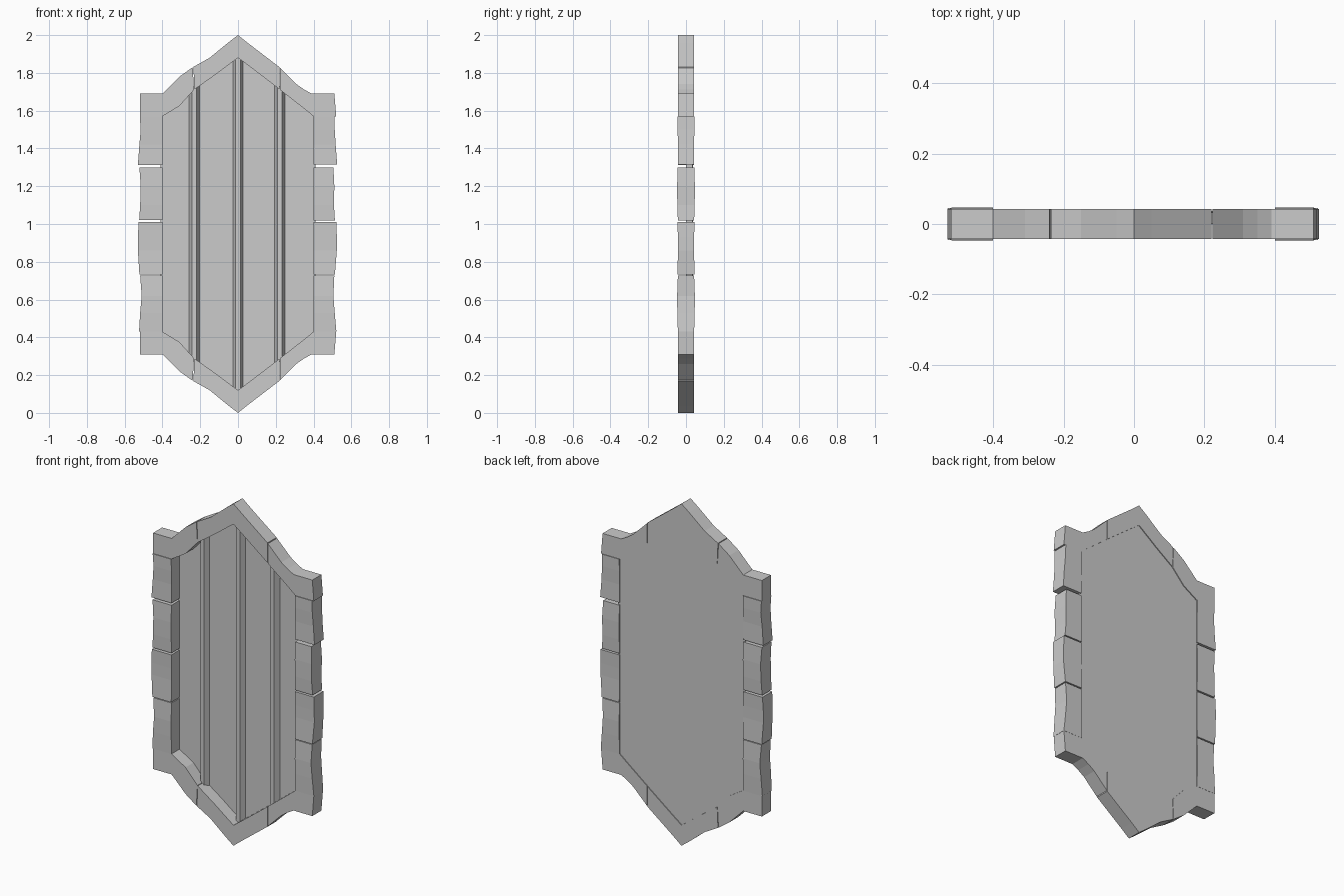
import bpy, bmesh

if "Cube" in bpy.data.objects:
    bpy.data.objects.remove(bpy.data.objects["Cube"])


def mesh_object(name, verts, faces):
    mesh = bpy.data.meshes.new(name)
    mesh.from_pydata(verts, [], faces)
    bm = bmesh.new()
    bm.from_mesh(mesh)
    bmesh.ops.recalc_face_normals(bm, faces=bm.faces)
    bm.to_mesh(mesh)
    bm.free()
    obj = bpy.data.objects.new(name, mesh)
    bpy.context.collection.objects.link(obj)
    return obj


def strip(name, sections):
    """Solid bar through sections (outer x, outer z, inner x, inner z, half depth)."""
    verts, faces = [], []
    for ox, oz, ix, iz, h in sections:
        verts += [(ox, -h, oz), (ix, -h, iz), (ix, h, iz), (ox, h, oz)]
    for i in range(0, 4 * len(sections) - 4, 4):
        for j in range(4):
            k = (j + 1) % 4
            faces.append((i + j, i + k, i + k + 4, i + j + 4))
    n = len(verts)
    faces += [(0, 1, 2, 3), (n - 4, n - 3, n - 2, n - 1)]
    return mesh_object(name, verts, faces)


def prism(name, outline, y0, y1):
    n = len(outline)
    verts = [(x, y, z) for y in (y0, y1) for x, z in outline]
    faces = [tuple(range(n)), tuple(range(n, 2 * n))]
    faces += [(i, (i + 1) % n, (i + 1) % n + n, i + n) for i in range(n)]
    return mesh_object(name, verts, faces)


D = 0.042
# Top and bottom caps: two corner pieces and a pointed centre piece each
left = [(-.52, 1.57, -.52, 1.69, D), (-.40, 1.57, -.40, 1.69, D),
        (-.31, 1.625, -.31, 1.78, D), (-.233, 1.71, -.24, 1.83, D)]
centre = [(-.231, 1.712, -.236, 1.832, D), (-.12, 1.79, -.15, 1.88, D),
          (-.05, 1.843, -.05, 1.962, D), (0, 1.88, 0, 2.0, D), (.05, 1.843, .05, 1.96, D),
          (.22, 1.713, .22, 1.83, D)]
right = [(.223, 1.71, .223, 1.826, D), (.31, 1.642, .31, 1.74, D), (.36, 1.603, .35, 1.712, D),
         (.40, 1.57, .39, 1.69, D), (.52, 1.57, .51, 1.69, D)]
for end in ("top", "bottom"):
    for label, data in (("left_corner", left), ("peak", centre), ("right_corner", right)):
        if end == "bottom":
            data = [(a, 2 - b, c, 2 - d, h) for a, b, c, d, h in data]
        strip(f"{end}_{label}", data)

# Side blocks: (z, outer x, half depth) stations from top to bottom, uneven like cut stone
left_blocks = [
    [(1.57, .52, .046), (1.50, .515, .045), (1.42, .522, .042), (1.312, .53, .043)],
    [(1.30, .522, .044), (1.20, .515, .047), (1.10, .518, .046), (1.02, .523, .043)],
    [(1.01, .526, .045), (.93, .53, .043), (.86, .53, .042), (.733, .522, .046)],
    [(.728, .518, .043), (.62, .51, .047), (.53, .518, .046), (.43, .524, .043)]]
right_blocks = [
    [(1.57, .51, .046), (1.50, .512, .045), (1.42, .517, .042), (1.315, .525, .043)],
    [(1.30, .505, .044), (1.20, .51, .047), (1.10, .508, .046), (1.018, .513, .043)],
    [(1.01, .522, .045), (.93, .523, .043), (.86, .523, .042), (.733, .513, .046)],
    [(.728, .51, .043), (.62, .505, .047), (.53, .512, .046), (.43, .521, .043)]]
for side, sx, blocks in (("left", -1, left_blocks), ("right", 1, right_blocks)):
    for i, block in enumerate(blocks):
        strip(f"{side}_block_{i + 1}", [(sx * x, z, sx * .40, z, h) for z, x, h in block])

# Thin panel set near the back of the frame
half = [(-.41, 1.575), (-.31, 1.635), (-.23, 1.72), (0, 1.89), (.22, 1.72), (.41, 1.57)]
prism("back_panel", half + [(x, 2 - z) for x, z in reversed(half)], .031, .037)

# Raised vertical ribs with sloping sides
for name, x, top in (("left_rib", -.232, 1.73), ("centre_rib", 0, 1.88), ("right_rib", .222, 1.73)):
    profile = [(-.028, .032), (-.012, .0), (.012, .0), (.028, .032)]
    n = len(profile)
    verts = [(x + px, py, z) for z in (2 - top, top) for px, py in profile]
    faces = [(0, 1, 2, 3), (4, 5, 6, 7)] + [(i, (i + 1) % n, (i + 1) % n + n, i + n) for i in range(n)]
    mesh_object(name, verts, faces)
